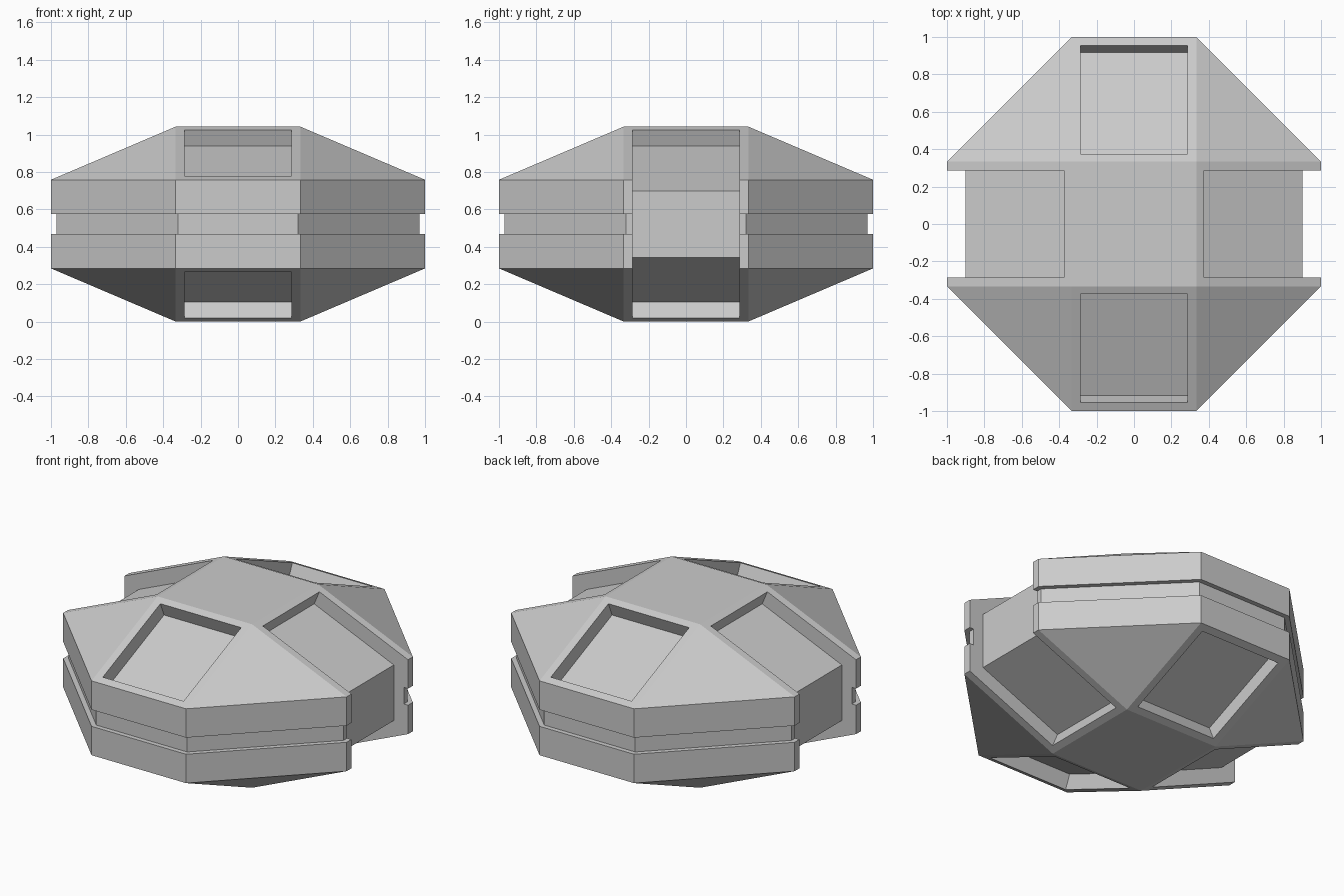
import bpy, bmesh
from mathutils import Matrix, Vector
from math import pi

if "Cube" in bpy.data.objects:
    bpy.data.objects.remove(bpy.data.objects["Cube"])

MID, H_TOP, H_WALL, H_BAND = 0.521, 0.521, 0.237, 0.053
C = 1 / 3                       # half width of each octagon side
SLOPE = (H_TOP - H_WALL) / (1 - C)
DEPTH = 0.094                   # pocket depth, square to the slope


def link(name, bm):
    bmesh.ops.recalc_face_normals(bm, faces=bm.faces[:])
    me = bpy.data.meshes.new(name)
    bm.to_mesh(me)
    bm.free()
    ob = bpy.data.objects.new(name, me)
    bpy.context.collection.objects.link(ob)
    return ob


def body():
    bm = bmesh.new()

    def ring(r, c, z):
        pts = []
        for k in range(4):
            rot = Matrix.Rotation(k * pi / 2, 3, 'Z')
            pts += [rot @ Vector((r, s * c, z + MID)) for s in (-1, 1)]
        return [bm.verts.new(p) for p in pts]

    # octagonal wall with a shallow groove round the middle
    levels = [(1, C, -H_WALL), (1, C, -H_BAND), (.97, .321, -H_BAND),
              (.97, .321, H_BAND), (1, C, H_BAND), (1, C, H_WALL)]
    rings = [ring(*l) for l in levels]
    for a, b in zip(rings, rings[1:]):
        for i in range(8):
            j = (i + 1) % 8
            bm.faces.new((a[i], a[j], b[j], b[i]))
    # sloped caps ending in a flat square
    for p, z in ((rings[0], MID - H_TOP), (rings[-1], MID + H_TOP)):
        s = [bm.verts.new((x * C, y * C, z))
             for x, y in ((1, 1), (-1, 1), (-1, -1), (1, -1))]
        for k in range(4):
            bm.faces.new((p[2 * k + 1], p[(2 * k + 2) % 8], s[k]))
            bm.faces.new((p[2 * k], p[2 * k + 1], s[k], s[k - 1]))
        bm.faces.new(s)
    return link("faceted_body", bm)


def cutter(name, profile, angle):
    # profile (radial, height from middle) swept across the pocket width
    bm = bmesh.new()
    f = bm.faces.new([bm.verts.new((r, -.285, h + MID)) for r, h in profile])
    out = bmesh.ops.extrude_face_region(bm, geom=[f])
    vs = [v for v in out['geom'] if isinstance(v, bmesh.types.BMVert)]
    bmesh.ops.translate(bm, verts=vs, vec=(0, .57, 0))
    bmesh.ops.rotate(bm, verts=bm.verts[:], matrix=Matrix.Rotation(angle, 3, 'Z'))
    ob = link(name, bm)
    ob.hide_render = True
    return ob


def on_slope(r, d):
    # point at radius r on the cap slope, moved d along its normal
    n = Vector((SLOPE, 1)).normalized()
    return (r + n.x * d, H_TOP - (r - C) * SLOPE + n.y * d)


# closed pockets front and back, open slots left and right
top = [on_slope(.375, .1), on_slope(.375, -DEPTH),
       on_slope(.955, -DEPTH), on_slope(.955, .1)]
floor_h = on_slope(.375, -DEPTH)[1] - (.90 - on_slope(.375, -DEPTH)[0]) * SLOPE
half = [(1.2, .9), (top[0][0], .9), top[0], top[1], (.90, floor_h)]
side = half + [(r, -h) for r, h in reversed(half)]

cutters = []
for a in (0, pi):
    cutters.append(cutter("side_slot_cutter", side, a))
    for s in (1, -1):
        cutters.append(cutter("pocket_cutter", [(r, s * h) for r, h in top], a + pi / 2))

ob = body()
bpy.context.view_layer.objects.active = ob
ob.select_set(True)
for c in cutters:
    m = ob.modifiers.new("cut", 'BOOLEAN')
    m.operation = 'DIFFERENCE'
    m.solver = 'EXACT'
    m.object = c
    bpy.ops.object.modifier_apply(modifier=m.name)
for c in cutters:
    bpy.data.objects.remove(c, do_unlink=True)
